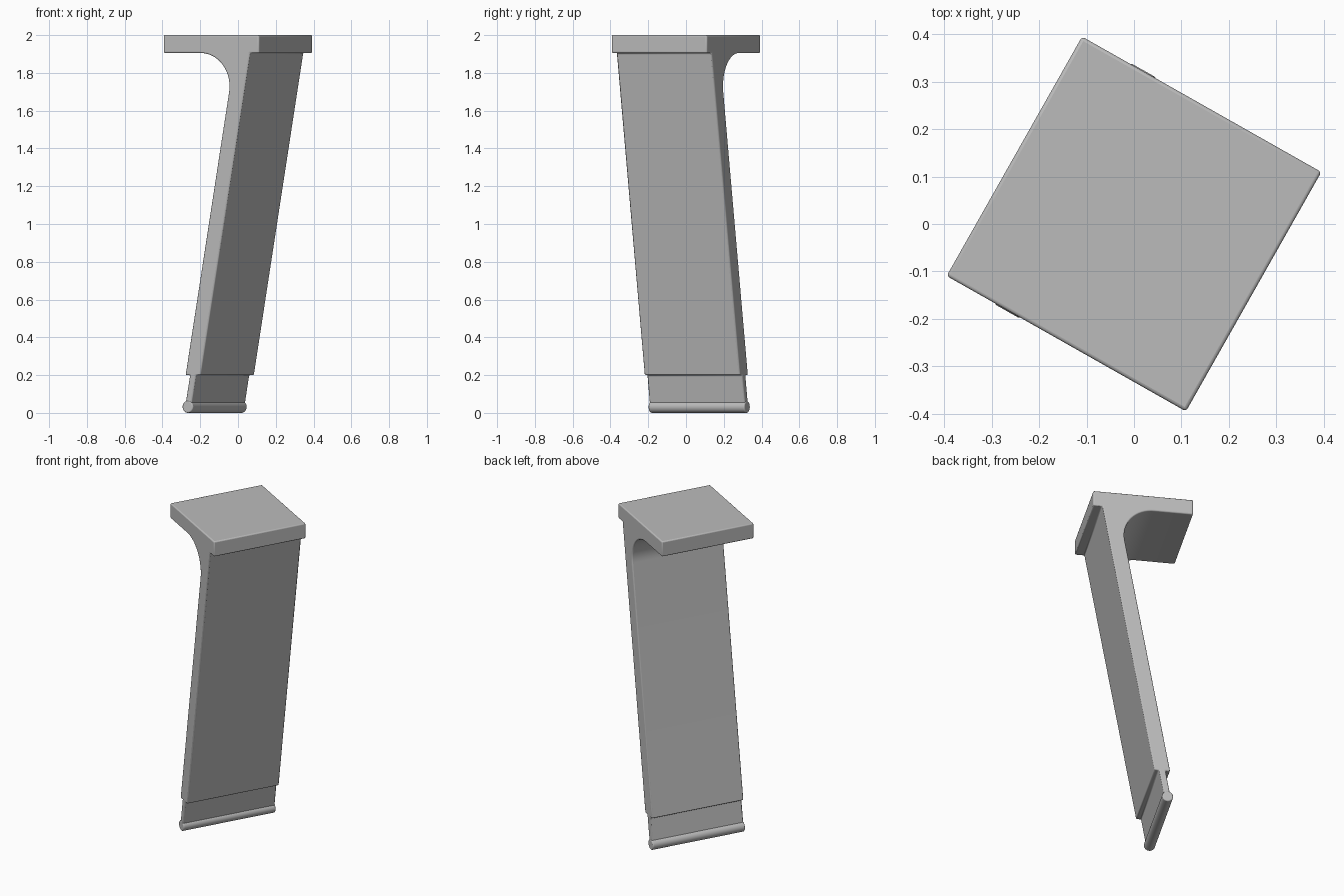
import bpy, bmesh, math
from mathutils import Matrix

if "Cube" in bpy.data.objects:
    bpy.data.objects.remove(bpy.data.objects["Cube"])

HALF = 0.29                        # half width of the square cap and the leg
TURN = Matrix.Rotation(math.radians(-29.5), 4, 'Z')
TILT = math.tan(math.radians(10))  # lean of the leg
UNDER = 1.905                      # underside of the cap

grey = bpy.data.materials.new("grey_plastic")
grey.diffuse_color = (0.5, 0.5, 0.5, 1)
grey.use_nodes = True
grey.node_tree.nodes["Principled BSDF"].inputs["Base Color"].default_value = grey.diffuse_color


def finish(name, bm, bevel, segments=3):
    bmesh.ops.recalc_face_normals(bm, faces=bm.faces[:])
    mesh = bpy.data.meshes.new(name)
    bm.to_mesh(mesh)
    bm.free()
    mesh.materials.append(grey)
    ob = bpy.data.objects.new(name, mesh)
    bpy.context.collection.objects.link(ob)
    ob.matrix_world = TURN
    mod = ob.modifiers.new("soft_edges", 'BEVEL')
    mod.width = bevel
    mod.segments = segments
    mod.limit_method = 'ANGLE'
    mod.angle_limit = math.radians(40)
    bpy.ops.object.select_all(action='DESELECT')
    ob.select_set(True)
    bpy.context.view_layer.objects.active = ob
    bpy.ops.object.shade_smooth_by_angle(angle=math.radians(35))
    return ob


def lean(u, z):
    """Point on a leaning line that passes u at z = 0.2."""
    return (u + (z - 0.2) * TILT, z)


# Fillet between the leg's inner face and the cap underside
inner, outer = -0.157, -0.065
r = 0.176
corner = lean(inner, UNDER)[0]
cu, cz = corner - r / math.tan(math.radians(40)), UNDER - r
fillet = [(cu + r * math.cos(a), cz + r * math.sin(a))
          for a in (math.radians(-10 + 100 * i / 16) for i in range(17))]

# Side profile: cap, leg and thin tongue in one outline
profile = [(-HALF, 2), (HALF, 2), (HALF, UNDER), lean(outer, UNDER),
           lean(outer, 0.2), lean(-0.093, 0.2), lean(-0.093, 0.035),
           lean(-0.130, 0.035), lean(-0.130, 0.2), lean(inner, 0.2)]
profile += fillet + [(-HALF, UNDER)]

bm = bmesh.new()
face = bm.faces.new([bm.verts.new((u, -HALF, z)) for u, z in profile])
ext = bmesh.ops.extrude_face_region(bm, geom=[face])
bmesh.ops.translate(bm, vec=(0, 2 * HALF, 0),
                    verts=[g for g in ext["geom"] if isinstance(g, bmesh.types.BMVert)])
finish("capped_leg", bm, 0.007)

# Round bead along the foot of the tongue
bm = bmesh.new()
bmesh.ops.create_cone(bm, cap_ends=True, segments=32, radius1=0.032, radius2=0.032,
                      depth=2 * HALF + 0.004,
                      matrix=Matrix.Translation((-0.142, 0, 0.032))
                      @ Matrix.Rotation(math.pi / 2, 4, 'X'))
finish("foot_bead", bm, 0.006)
